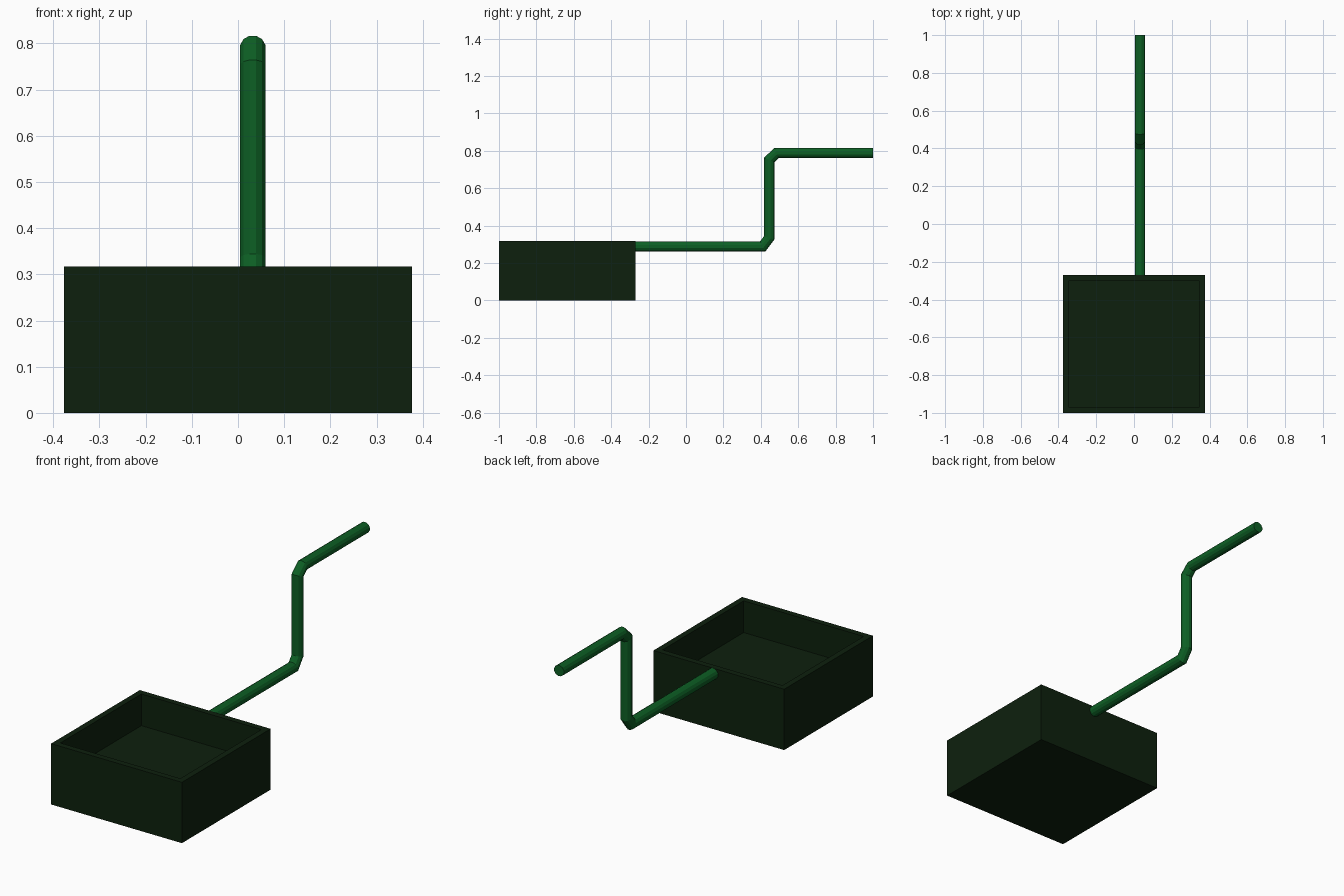
import bpy, bmesh, math
from mathutils import Vector

cube = bpy.data.objects.get("Cube")
if cube:
    bpy.data.objects.remove(cube)


def material(name, rgb):
    mat = bpy.data.materials.new(name)
    mat.use_nodes = True
    mat.diffuse_color = (*rgb, 1)
    mat.node_tree.nodes["Principled BSDF"].inputs["Base Color"].default_value = (*rgb, 1)
    return mat


def add_object(name, bm, mat):
    bmesh.ops.recalc_face_normals(bm, faces=bm.faces)
    mesh = bpy.data.meshes.new(name)
    bm.to_mesh(mesh)
    bm.free()
    mesh.materials.append(mat)
    obj = bpy.data.objects.new(name, mesh)
    bpy.context.collection.objects.link(obj)
    return obj


dark_green = material("dark green", (0.004, 0.0145, 0.004))
pipe_green = material("pipe green", (0.004, 0.115, 0.018))

# Open tray: a box whose top is inset and pushed down to form the floor
WIDTH, DEPTH, HEIGHT = 0.754, 0.73, 0.317
WALL, RECESS = 0.044, 0.165
bm = bmesh.new()
bmesh.ops.create_cube(bm, size=1)
bmesh.ops.scale(bm, vec=(WIDTH, DEPTH, HEIGHT), verts=bm.verts)
bmesh.ops.translate(bm, vec=(0, DEPTH / 2 - 1, HEIGHT / 2), verts=bm.verts)
top = max(bm.faces, key=lambda f: f.calc_center_median().z)
bmesh.ops.inset_region(bm, faces=[top], thickness=WALL)
floor = bmesh.ops.extrude_discrete_faces(bm, faces=[top])["faces"][0]
bmesh.ops.translate(bm, vec=(0, 0, -RECESS), verts=floor.verts)
add_object("tray", bm, dark_green)

# Bent handle: mitred rings swept along a path in the side plane
RADIUS, SIDES, HANDLE_X = 0.0285, 12, 0.032
path = [Vector((HANDLE_X, y, z)) for y, z in (
    (-0.29, 0.289), (0.41, 0.289), (0.445, 0.335),
    (0.445, 0.752), (0.485, 0.789), (1.0, 0.789))]
bm = bmesh.new()
rings = []
for i, point in enumerate(path):
    before = (point - path[max(i - 1, 0)]).normalized()
    after = (path[min(i + 1, len(path) - 1)] - point).normalized()
    tangent = (before + after).normalized()
    side = Vector((1, 0, 0))
    up = side.cross(tangent) / max(tangent.dot(before), tangent.dot(after))
    angles = [2 * math.pi * (k + 0.5) / SIDES for k in range(SIDES)]
    rings.append([bm.verts.new(point + RADIUS * (side * math.cos(a) + up * math.sin(a)))
                  for a in angles])
for a, b in zip(rings, rings[1:]):
    for k in range(SIDES):
        n = (k + 1) % SIDES
        bm.faces.new((a[k], a[n], b[n], b[k]))
bm.faces.new(rings[0])
bm.faces.new(rings[-1])
add_object("handle", bm, pipe_green)
